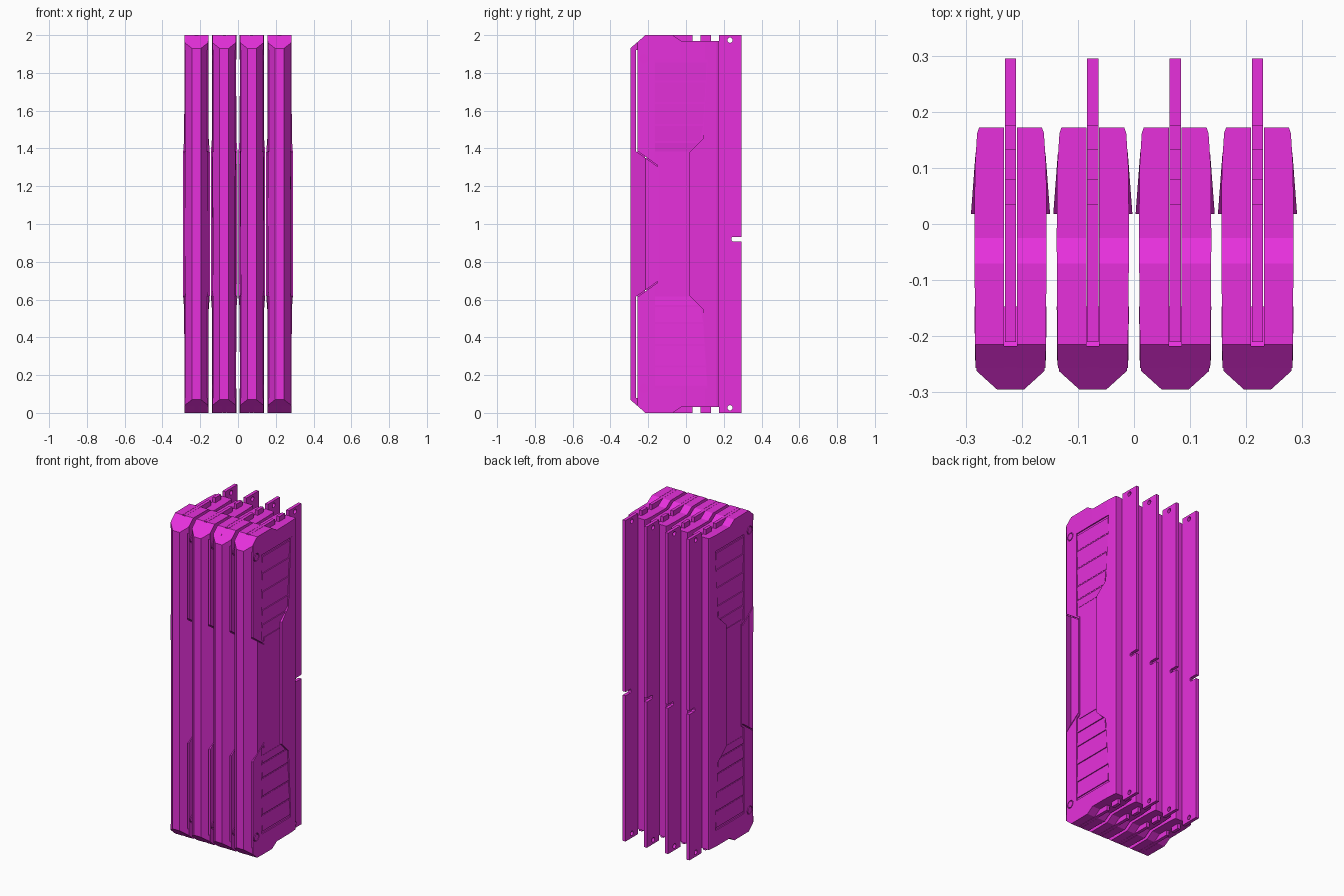
import bpy, bmesh, math
from mathutils import Matrix

if "Cube" in bpy.data.objects:
    bpy.data.objects.remove(bpy.data.objects["Cube"])

PITCH = 0.1467
mat = bpy.data.materials.new("magenta")
mat.diffuse_color = (0.8, 0.03, 0.72, 1)
mat.use_nodes = True
mat.node_tree.nodes["Principled BSDF"].inputs["Base Color"].default_value = mat.diffuse_color


def interp(table):
    """Piecewise linear half-width as a function of y."""
    def f(y, z):
        if y <= table[0][0]:
            return table[0][1]
        for (a, p), (b, q) in zip(table, table[1:]):
            if y <= b:
                return p + (q - p) * (y - a) / (b - a)
        return table[-1][1]
    return f


def flip(half):
    """Complete an upper outline by mirroring it about z = 1."""
    return half + [(y, 2 - z) for y, z in reversed(half)]


def prism(bm, outline, x0, fx, cuts=()):
    """Side outline in y,z extruded from x0 out to fx(y, z)."""
    b = bmesh.new()
    b.faces.new([b.verts.new((x0, y, z)) for y, z in outline])
    for c in cuts:
        bmesh.ops.bisect_plane(b, geom=b.verts[:] + b.edges[:] + b.faces[:],
                               plane_co=(0, c, 0), plane_no=(0, 1, 0))
    base = b.faces[:]
    new = bmesh.ops.extrude_face_region(b, geom=base, use_keep_orig=True)["geom"]
    for v in new:
        if isinstance(v, bmesh.types.BMVert):
            v.co.x = fx(v.co.y, v.co.z)
    bmesh.ops.recalc_face_normals(b, faces=b.faces[:])
    me = bpy.data.meshes.new("tmp")
    b.to_mesh(me)
    b.free()
    bm.from_mesh(me)
    bpy.data.meshes.remove(me)


def disc(bm, y, z, r, x0, x1):
    m = Matrix.Translation(((x0 + x1) / 2, y, z)) @ Matrix.Rotation(math.pi / 2, 4, 'Y')
    bmesh.ops.create_cone(bm, cap_ends=True, segments=20, radius1=r, radius2=r,
                          depth=x1 - x0, matrix=m)


def make(name, bm):
    bmesh.ops.recalc_face_normals(bm, faces=bm.faces[:])
    me = bpy.data.meshes.new(name)
    bm.to_mesh(me)
    bm.free()
    ob = bpy.data.objects.new(name, me)
    bpy.context.collection.objects.link(ob)
    ob.location.x = -1.5 * PITCH
    me.materials.append(mat)
    return ob


def cut(ob, bm):
    c = make("cutter", bm)
    c.hide_render = True
    m = ob.modifiers.new("cut", 'BOOLEAN')
    m.object, m.operation, m.solver = c, 'DIFFERENCE', 'EXACT'
    bpy.context.view_layer.objects.active = ob
    bpy.ops.object.modifier_apply(modifier=m.name)
    bpy.data.objects.remove(c)


def repeat(ob, mirror=True):
    """Both sides of a stick, then four sticks in a row."""
    if mirror:
        ob.modifiers.new("mirror", 'MIRROR')
    a = ob.modifiers.new("row", 'ARRAY')
    a.count = 4
    a.use_relative_offset = False
    a.use_constant_offset = True
    a.constant_offset_displace = (PITCH, 0, 0)


def const(x):
    return lambda y, z: x


# circuit board with edge notches and corner holes
half = [(-0.21, 2), (0.035, 2), (0.035, 1.968), (0.078, 1.968), (0.078, 2),
        (0.133, 2), (0.133, 1.968), (0.175, 1.968), (0.175, 2), (0.295, 2)]
notch = [(0.295, 0.932), (0.247, 0.932), (0.24, 0.926), (0.24, 0.914),
         (0.247, 0.908), (0.295, 0.908)]
full = flip(half)
bm = bmesh.new()
prism(bm, full[:10] + notch + full[10:], -0.01, const(0.01))
board = make("circuit_board", bm)
bm = bmesh.new()
for z in (0.027, 1.973):
    disc(bm, 0.233, z, 0.014, -0.05, 0.05)
cut(board, bm)
repeat(board, False)

# heat spreader plate with recessed hourglass panel and screw pockets
side = interp([(-0.257, 0.0625), (-0.03, 0.0645), (0.1, 0.0635),
               (0.162, 0.0595), (0.172, 0.056)])
bm = bmesh.new()
prism(bm, flip([(-0.15, 1.31), (-0.257, 1.387), (-0.257, 1.963), (-0.215, 2),
                (-0.07, 2), (-0.025, 1.97), (0.172, 1.97)]),
      0.0112, side, (-0.03, 0.1, 0.162))
spreader = make("heat_spreader", bm)
panel = flip([(-0.142, 1.32), (-0.167, 1.335), (-0.167, 1.87), (0.115, 1.87),
              (0.09, 1.45), (0.018, 1.38)])
bm = bmesh.new()
prism(bm, panel, 0.057, const(0.09))
for z in (0.13, 1.875):
    disc(bm, -0.223, z, 0.025, 0.056, 0.09)
cut(spreader, bm)
repeat(spreader)

# screws in the pockets
bm = bmesh.new()
for z in (0.13, 1.875):
    disc(bm, -0.223, z, 0.02, 0.05, 0.0635)
repeat(make("screws", bm))

# flared rim behind the panel
bm = bmesh.new()
prism(bm, flip([(0.115, 1.87), (0.09, 1.45), (0.018, 1.38)])[:3]
      + [(0.018, 0.62), (0.09, 0.55), (0.115, 0.13), (0.127, 0.13), (0.127, 1.87)],
      0.055, lambda y, z: 0.0705 - (y - 0.018) * 0.075)
repeat(make("flared_rim", bm))


# sloped louvre slats above and below the waist
def edge(z):
    if z > 1.45:
        return 0.09 + 0.025 * (z - 1.45) / 0.42
    return 0.018 + 0.072 * (z - 1.38) / 0.07


bm = bmesh.new()
levels = [1.865, 1.76, 1.645, 1.53, 1.44, 1.385]
for hi, lo in zip(levels, levels[1:]):
    hi -= 0.01
    tilt = lambda y, z: 0.0585 + 0.0045 * abs(abs(z - 1) - (lo - 1)) / (hi - lo)
    quad = [(-0.163, hi), (edge(hi) - 0.004, hi), (edge(lo) - 0.004, lo), (-0.163, lo)]
    prism(bm, quad, 0.05, tilt)
    prism(bm, [(y, 2 - z) for y, z in quad], 0.05, tilt)
repeat(make("louvre_slats", bm))

# raised waist plate
bm = bmesh.new()
prism(bm, [(-0.145, 0.655), (0.01, 0.655), (0.01, 1.345), (-0.145, 1.345)],
      0.05, const(0.0605))
repeat(make("waist_plate", bm))

# front bar with chamfered nose, end hooks and a wing at the middle
bm = bmesh.new()
nose = interp([(-0.295, 0.024), (-0.262, 0.0605), (-0.215, 0.0635), (-0.14, 0.0645)])
prism(bm, flip([(-0.147, 1.302), (-0.265, 1.385), (-0.265, 1.922), (-0.256, 1.922),
                (-0.256, 1.964), (-0.295, 1.93)]), 0, nose, (-0.262, -0.215))
repeat(make("front_bar", bm))

# spine between the spreader halves
bm = bmesh.new()
prism(bm, flip([(-0.257, 1.963), (-0.217, 1.998)]), -0.0115, const(0.0115))
repeat(make("spine", bm), False)
